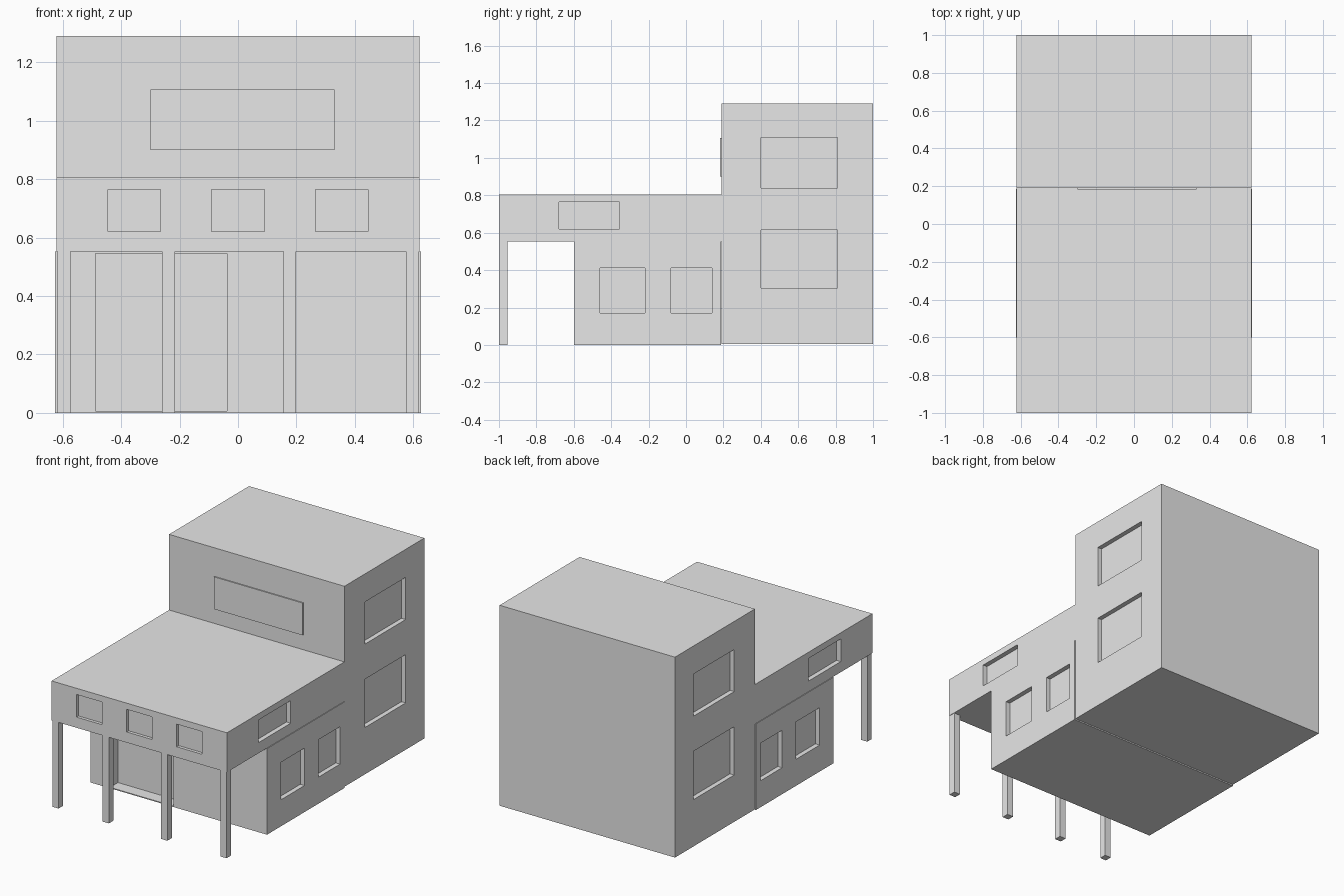
import bpy
import bmesh
from mathutils import Matrix, Vector

if "Cube" in bpy.data.objects:
    bpy.data.objects.remove(bpy.data.objects["Cube"], do_unlink=True)

wall_grey = bpy.data.materials.new("wall_grey")
wall_grey.use_nodes = True
GREY = (0.8, 0.8, 0.8, 1.0)
wall_grey.diffuse_color = GREY
wall_grey.node_tree.nodes["Principled BSDF"].inputs["Base Color"].default_value = GREY

HALF = 0.622       # half width of the tower and canopy
STEP = 0.19        # where the tower meets the lower part
RECESS = 0.03      # depth of the side windows


def boxes(name, spans):
    """One object made of boxes, each given as (x0, x1, y0, y1, z0, z1)."""
    bm = bmesh.new()
    for x0, x1, y0, y1, z0, z1 in spans:
        centre = Vector((x0 + x1, y0 + y1, z0 + z1)) / 2
        size = (x1 - x0, y1 - y0, z1 - z0, 1)
        bmesh.ops.create_cube(bm, size=1, matrix=Matrix.Translation(centre) @ Matrix.Diagonal(size))
    mesh = bpy.data.meshes.new(name)
    bm.to_mesh(mesh)
    bm.free()
    mesh.materials.append(wall_grey)
    obj = bpy.data.objects.new(name, mesh)
    bpy.context.collection.objects.link(obj)
    return obj


def side_windows(half, y0, y1, z0, z1):
    """Matching window cutters on both side walls."""
    inner, outer = half - RECESS, half + 0.1
    return [(inner, outer, y0, y1, z0, z1), (-outer, -inner, y0, y1, z0, z1)]


def cut(obj, spans):
    """Recess the given boxes into an object."""
    cutter = boxes(obj.name + "_cutter", spans)
    cutter.hide_render = True
    mod = obj.modifiers.new("recesses", 'BOOLEAN')
    mod.operation = 'DIFFERENCE'
    mod.solver = 'EXACT'
    mod.object = cutter
    bpy.context.view_layer.objects.active = obj
    bpy.ops.object.modifier_apply(modifier=mod.name)
    bpy.data.objects.remove(cutter, do_unlink=True)


# Tall rear tower with two windows per side
tower = boxes("tower", [(-HALF, HALF, STEP, 1, 0.005, 1.29)])
cut(tower, side_windows(HALF, 0.4, 0.81, 0.84, 1.11)
    + side_windows(HALF, 0.4, 0.81, 0.305, 0.615))

# Ground floor with two windows per side and a recessed entrance
ground_half = HALF + 0.004
ground_floor = boxes("ground_floor", [(-ground_half, ground_half, -0.6, STEP - 0.004, 0, 0.552)])
cut(ground_floor, side_windows(ground_half, -0.46, -0.22, 0.17, 0.41)
    + side_windows(ground_half, -0.08, 0.14, 0.17, 0.41)
    + [(-0.487, -0.038, -0.7, -0.52, 0.006, 0.546)])

# Overhanging upper storey with windows at the front and sides
upper_storey = boxes("upper_storey", [(-HALF, HALF, -1, STEP, 0.552, 0.805)])
front_windows = [(x - 0.09, x + 0.09, -1.1, -0.98, 0.62, 0.765) for x in (-0.355, 0, 0.355)]
cut(upper_storey, side_windows(HALF, -0.68, -0.355, 0.62, 0.765) + front_windows)

# Posts under the overhang
for i, x in enumerate((-0.595, -0.238, 0.177, 0.597)):
    boxes(f"post_{i + 1}", [(x - 0.022, x + 0.022, -1, -0.955, 0, 0.552)])

# Thin blank panel on the tower front
boxes("front_panel", [(-0.3, 0.33, STEP - 0.007, STEP + 0.001, 0.9, 1.107)])
